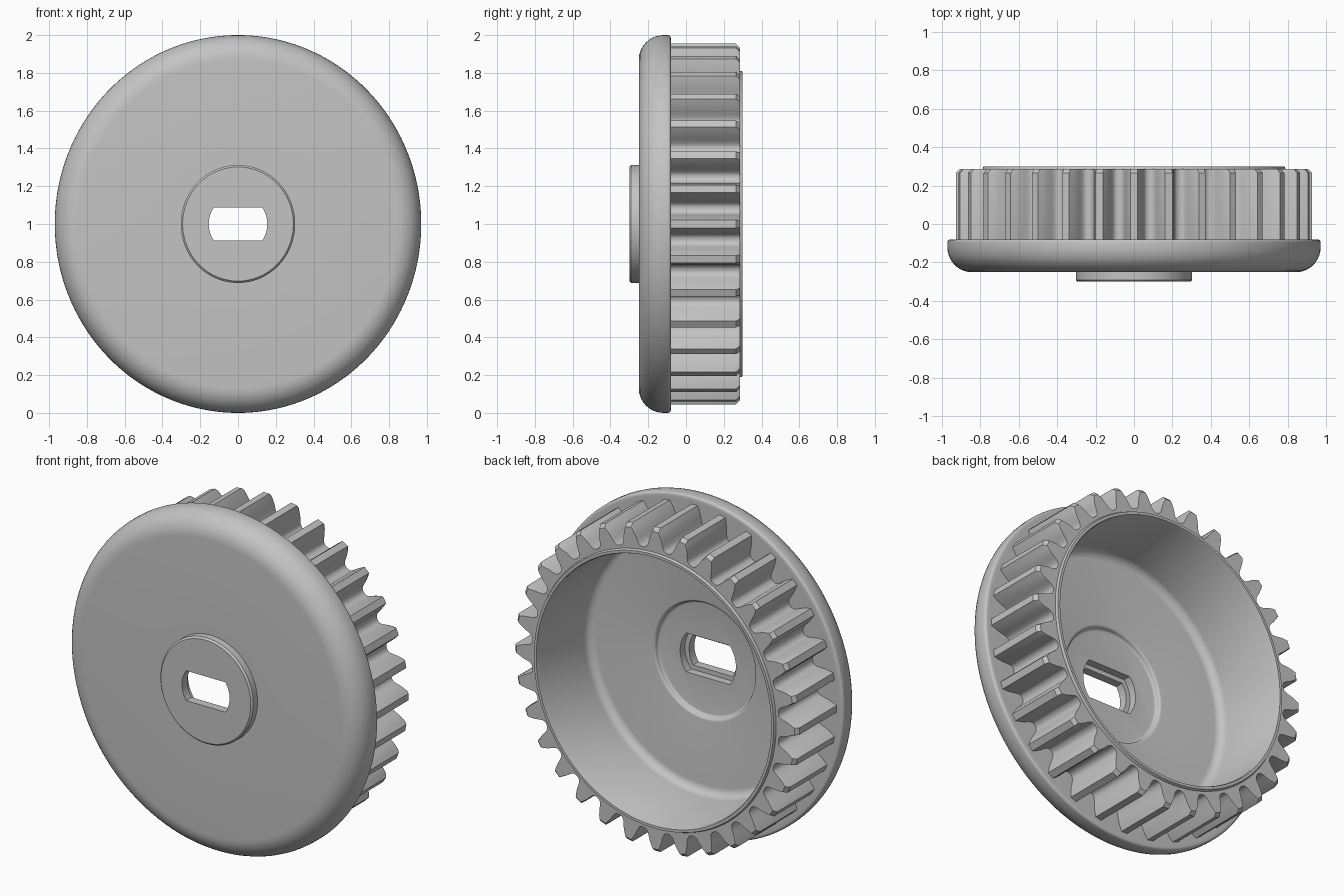
import bpy, bmesh, math

default = bpy.data.objects.get("Cube")
if default:
    bpy.data.objects.remove(default, do_unlink=True)

SQUASH = 0.97      # wheel is slightly narrower than tall
TEETH = 32

grey = bpy.data.materials.new("plain_grey")
grey.use_nodes = True
grey.diffuse_color = (0.55, 0.55, 0.55, 1)
grey.node_tree.nodes["Principled BSDF"].inputs["Base Color"].default_value = (0.55, 0.55, 0.55, 1)


def loft(name, loops):
    """Skin a stack of equal-length loops and cap both ends."""
    bm = bmesh.new()
    rings = [[bm.verts.new(p) for p in loop] for loop in loops]
    n = len(rings[0])
    for a, b in zip(rings, rings[1:]):
        for i in range(n):
            j = (i + 1) % n
            bm.faces.new((a[i], a[j], b[j], b[i]))
    bm.faces.new(rings[0])
    bm.faces.new(rings[-1])
    bmesh.ops.recalc_face_normals(bm, faces=bm.faces[:])
    mesh = bpy.data.meshes.new(name)
    bm.to_mesh(mesh)
    bm.free()
    obj = bpy.data.objects.new(name, mesh)
    mesh.materials.append(grey)
    bpy.context.collection.objects.link(obj)
    return obj


def arc(r, y, rad_r, rad_y, start, end, steps=6):
    """Points (radius, depth) of a rounded corner."""
    out = []
    for i in range(steps + 1):
        a = math.radians(start + (end - start) * i / steps)
        out.append((r + rad_r * math.cos(a), y + rad_y * math.sin(a)))
    return out


# Tooth outline: (degrees from tooth centre, radius), mirrored for each tooth
half = [(1.2, 0.955), (1.9, 0.93), (2.6, 0.90), (3.1, 0.87), (3.6, 0.848),
        (4.1, 0.838), (4.7, 0.832)]
tooth = [(-a, r) for a, r in reversed(half)] + half + [(180 / TEETH, 0.83)]
outline = [(math.radians(a + k * 360 / TEETH), r) for k in range(TEETH) for a, r in tooth]


def ring(radius, y):
    """Loop at depth y; radius may be a number or a rule on the tooth radius."""
    loop = []
    for a, tooth_r in outline:
        r = radius(tooth_r) if callable(radius) else radius
        loop.append((SQUASH * r * math.cos(a), y, 1 + r * math.sin(a)))
    return loop


# Front hub, rounded flange and its flat back
profile = [(0.302, -0.30), (0.312, -0.29), (0.312, -0.25)]
profile += arc(0.87, -0.12, 0.13, 0.13, -90, 0, 10)
profile += arc(0.985, -0.095, 0.015, 0.015, 0, 90, 4)
profile += [(0.97, -0.08)]
# Teeth with chamfered back ends
profile += [(lambda r: r, -0.08), (lambda r: r, 0.265),
            (lambda r: r - 0.16 * (r - 0.83), 0.285)]
# Raised lip, bore, filleted floor and shallow centre recess
profile += [(0.812, 0.285), (0.806, 0.30), (0.79, 0.30), (0.785, 0.29)]
profile += arc(0.73, -0.125, 0.05, 0.05, 0, -90)
profile += arc(0.35, -0.19, 0.015, 0.015, 90, 180, 4)
profile += arc(0.32, -0.19, 0.015, 0.015, 0, -90, 4)
wheel = loft("toothed_wheel", [ring(r, y) for r, y in profile])


def slot_loop(radius, height, y):
    """Circle with flat top and bottom."""
    lim = math.asin(height / radius)
    angles = [side + lim * t / 8 for side in (0, math.pi) for t in range(-8, 9)]
    return [(radius * math.cos(a), y, 1 + radius * math.sin(a)) for a in angles]


# Shaft slot with a wider step at the back
for radius, height, y0, y1 in ((0.155, 0.088, -0.4, 0.1), (0.182, 0.115, -0.25, 0.1)):
    cutter = loft("slot_cutter", [slot_loop(radius, height, y) for y in (y0, y1)])
    cutter.hide_render = True
    cut = wheel.modifiers.new("slot", 'BOOLEAN')
    cut.operation = 'DIFFERENCE'
    cut.solver = 'EXACT'
    cut.object = cutter
    bpy.context.view_layer.objects.active = wheel
    bpy.ops.object.modifier_apply(modifier=cut.name)
    bpy.data.objects.remove(cutter, do_unlink=True)

bpy.ops.object.select_all(action='DESELECT')
wheel.select_set(True)
bpy.context.view_layer.objects.active = wheel
bpy.ops.object.shade_smooth_by_angle(angle=math.radians(30))
